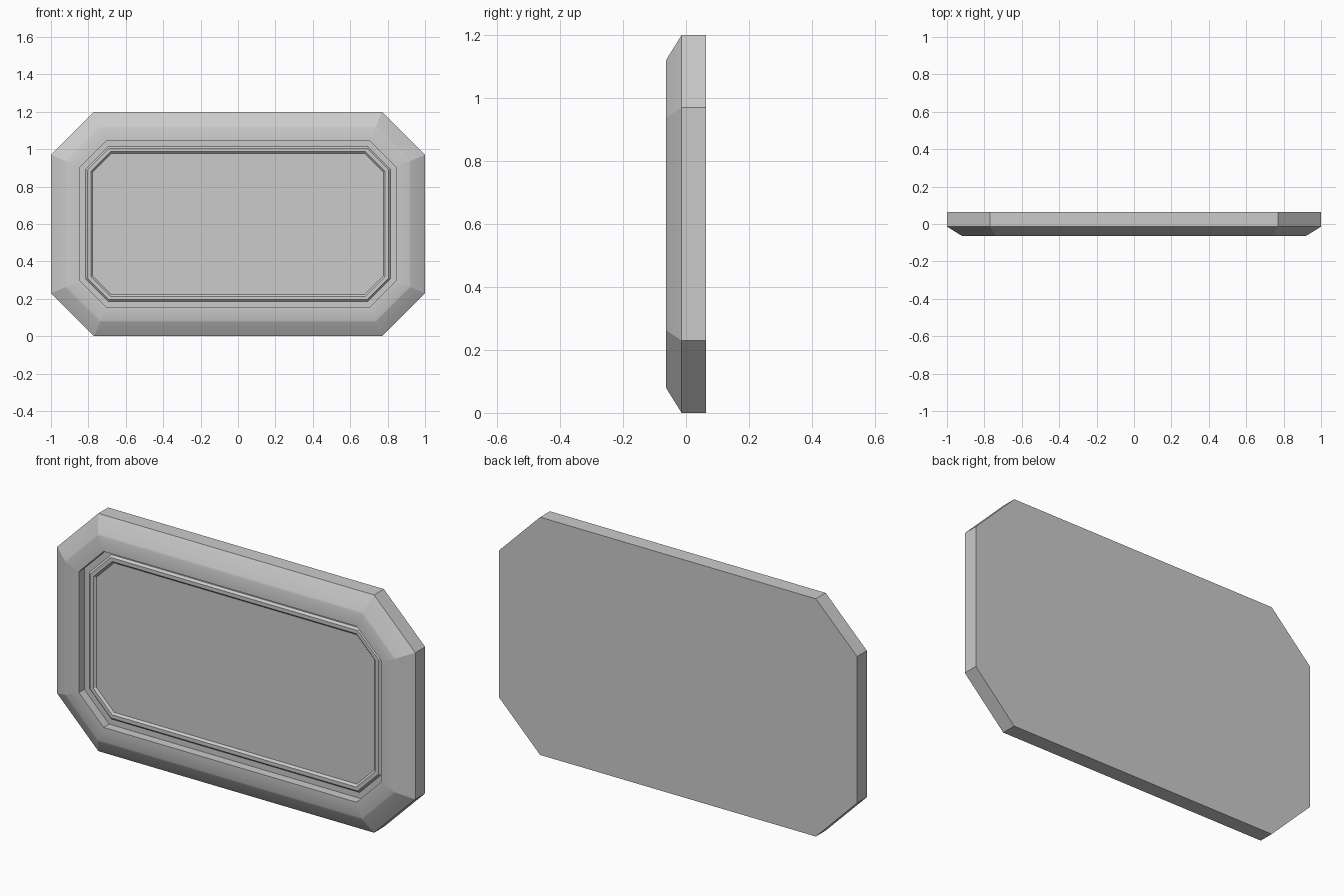
import bpy, bmesh

if "Cube" in bpy.data.objects:
    bpy.data.objects.remove(bpy.data.objects["Cube"])

HW, HH, CUT = 1.0, 0.6, 0.23      # half width, half height, corner cut
K = 2 - 2 ** 0.5                  # corner shrink per unit of inset

grey = bpy.data.materials.new("plain grey")
grey.diffuse_color = (0.6, 0.6, 0.6, 1)
grey.use_nodes = True
grey.node_tree.nodes["Principled BSDF"].inputs["Base Color"].default_value = grey.diffuse_color


def octagon(inset, y):
    """Cut-corner rectangle, inset evenly from the outer outline."""
    a, b, c = HW - inset, HH - inset, CUT - inset * K
    pts = [(a, b - c), (a - c, b), (c - a, b), (-a, b - c),
           (-a, c - b), (c - a, -b), (a - c, -b), (a, c - b)]
    return [(x, y, z + HH) for x, z in pts]


def stepped_part(name, profile, cap_start, cap_end):
    """Skin octagon rings given as (inset, y) from back to front."""
    bm = bmesh.new()
    rings = [[bm.verts.new(p) for p in octagon(*q)] for q in profile]
    for r, s in zip(rings, rings[1:]):
        for i in range(8):
            j = (i + 1) % 8
            bm.faces.new((r[i], r[j], s[j], s[i]))
    if cap_start:
        bm.faces.new(rings[0])
    if cap_end:
        bm.faces.new(rings[-1])
    bmesh.ops.recalc_face_normals(bm, faces=bm.faces)
    # mitred corner edges stay crisp, soft rounding runs along the profile
    for r, s in zip(rings, rings[1:]):
        for a, b in zip(r, s):
            bm.edges.get((a, b)).smooth = False
    for f in bm.faces:
        f.smooth = True
    for e in bm.edges:
        if len(e.link_faces) == 2 and e.calc_face_angle() > 0.6:
            e.smooth = False
    me = bpy.data.meshes.new(name)
    bm.to_mesh(me)
    bm.free()
    me.materials.append(grey)
    ob = bpy.data.objects.new(name, me)
    bpy.context.collection.objects.link(ob)
    return ob


FLOOR = -0.02
# Frame with bevelled rim, recess wall, raised bead and flat panel
stepped_part("framed_panel", [
    (0, 0.064), (0, -0.014),                       # back and outer side
    (0.076, -0.0615), (0.084, -0.064),             # bevelled rim
    (0.156, -0.064), (0.156, FLOOR),               # front band, recess wall
    (0.185, FLOOR), (0.195, FLOOR - 0.01),         # bead
    (0.213, FLOOR - 0.01), (0.223, FLOOR),
], True, True)
